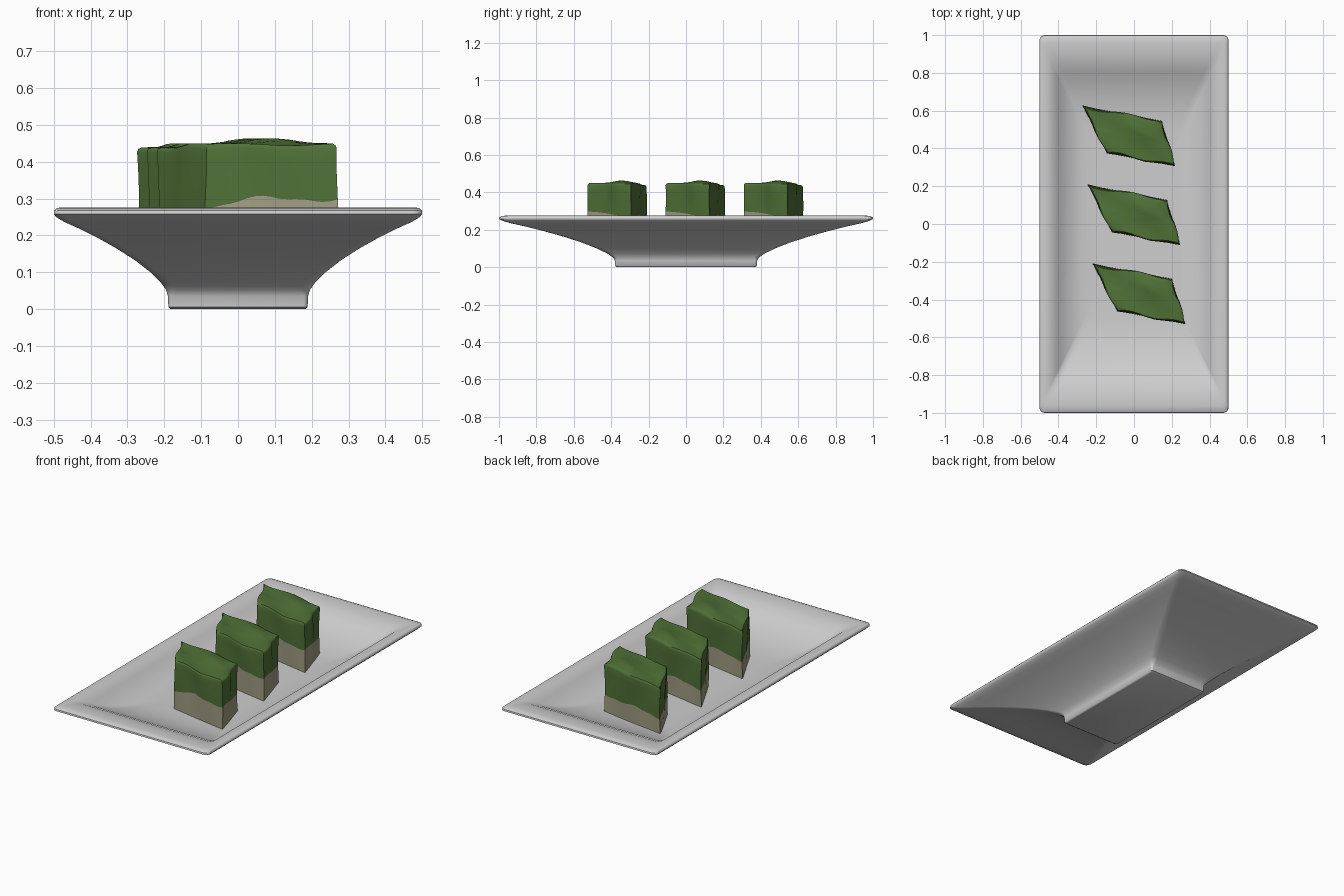
import bpy, bmesh, math

if "Cube" in bpy.data.objects:
    bpy.data.objects.remove(bpy.data.objects["Cube"])


def material(name, rgb):
    m = bpy.data.materials.new(name)
    m.diffuse_color = (*rgb, 1)
    m.use_nodes = True
    m.node_tree.nodes["Principled BSDF"].inputs["Base Color"].default_value = m.diffuse_color
    return m


WHITE = material("glazed_white", (0.62, 0.62, 0.62))
GREEN = material("leaf_green", (0.08, 0.165, 0.038))
CREAM = material("pale_cream", (0.36, 0.34, 0.23))


def finish(name, bm, mats, angle):
    bmesh.ops.recalc_face_normals(bm, faces=bm.faces)
    me = bpy.data.meshes.new(name)
    bm.to_mesh(me)
    bm.free()
    for m in mats:
        me.materials.append(m)
    ob = bpy.data.objects.new(name, me)
    bpy.context.collection.objects.link(ob)
    bpy.context.view_layer.objects.active = ob
    ob.select_set(True)
    bpy.ops.object.shade_smooth_by_angle(angle=math.radians(angle))
    ob.select_set(False)
    return ob


def bridge(bm, a, b, mat=0):
    n = len(a)
    for i in range(n):
        f = bm.faces.new((a[i], a[(i + 1) % n], b[(i + 1) % n], b[i]))
        f.material_index = mat


# Plate: rounded rectangles lofted up the outside, over the rim and into the dish
def rounded_rect(bm, hx, hy, z, r, seg=6):
    ring = []
    for q, (sx, sy) in enumerate(((1, 1), (-1, 1), (-1, -1), (1, -1))):
        for k in range(seg + 1):
            a = math.pi / 2 * (q + k / seg)
            ring.append(bm.verts.new((sx * (hx - r) + r * math.cos(a),
                                      sy * (hy - r) + r * math.sin(a), z)))
    return ring


profile = [  # half width, height
    (0.183, 0.0), (0.189, 0.006), (0.190, 0.035), (0.195, 0.052), (0.21, 0.073),
    (0.24, 0.102), (0.28, 0.133), (0.33, 0.165), (0.38, 0.193), (0.43, 0.218),
    (0.47, 0.236), (0.492, 0.249), (0.50, 0.258), (0.499, 0.267), (0.492, 0.274),
    (0.48, 0.276), (0.455, 0.273), (0.43, 0.264), (0.405, 0.243), (0.38, 0.219),
    (0.35, 0.199), (0.32, 0.184), (0.29, 0.174), (0.25, 0.169), (0.20, 0.168)]
bm = bmesh.new()
rings = [rounded_rect(bm, x, 2 * x, z, 0.012 if z < 0.04 else 0.028) for x, z in profile]
for a, b in zip(rings, rings[1:]):
    bridge(bm, a, b)
bm.faces.new(rings[0])
bm.faces.new(rings[-1])
finish("plate", bm, [WHITE], 50)


# Cake slice: wavy slanted block, cream below and green above
A, B, C, D = (-0.09, -0.46), (0.272, -0.53), (0.20, -0.29), (-0.217, -0.212)
NU, NV = 16, 10


def perimeter():
    pts = [(i / NU, 0) for i in range(NU)] + [(1, j / NV) for j in range(NV)]
    pts += [(1 - i / NU, 1) for i in range(NU)] + [(0, 1 - j / NV) for j in range(NV)]
    return pts


def place(u, v, z):
    w = [(1 - u) * (1 - v), u * (1 - v), u * v, (1 - u) * v]
    x = sum(k * p[0] for k, p in zip(w, (A, B, C, D)))
    y = sum(k * p[1] for k, p in zip(w, (A, B, C, D)))
    lift = (z - 0.165) / 0.28
    y += lift * 0.007 * math.sin(9 * u + 7 * z) * (1 if v > 0.5 else -1)
    x += lift * 0.006 * math.sin(8 * v + 12 * z) * (1 if u > 0.5 else -1)
    return x, y, z


def layer_line(u, v):
    return (0.272 + 0.027 * (1 - v) * min(1, 0.1 + 3 * u)
            + 0.006 * math.sin(8 * u - 2) + 0.003 * math.sin(19 * u + 5 * v))


def top_height(u, v):
    bump = math.exp(-((u - 0.72) / 0.22) ** 2 - ((v - 0.72) / 0.25) ** 2)
    dip = math.exp(-((u - 0.1) / 0.3) ** 2 - ((v - 0.95) / 0.3) ** 2)
    return 0.447 + 0.016 * bump - 0.008 * dip + 0.003 * math.sin(7 * u + 6 * v)


def slice_ring(bm, inset, height):
    ring = []
    for u, v in perimeter():
        u, v = 0.5 + (u - 0.5) * inset, 0.5 + (v - 0.5) * inset
        ring.append(bm.verts.new(place(u, v, height(u, v))))
    return ring


def cake_slice(name, dx, dy):
    bm = bmesh.new()
    rings = [slice_ring(bm, 1, lambda u, v: 0.166), slice_ring(bm, 1, layer_line)]
    for t in (0.25, 0.5, 0.75, 0.93):
        rings.append(slice_ring(bm, 1, lambda u, v: layer_line(u, v)
                                + t * (top_height(u, v) - layer_line(u, v))))
    rings.append(slice_ring(bm, 0.985, lambda u, v: top_height(u, v) - 0.004))
    for s in (0.95, 0.8, 0.6, 0.4, 0.2, 0.05):
        rings.append(slice_ring(bm, s, top_height))
    for i, (a, b) in enumerate(zip(rings, rings[1:])):
        bridge(bm, a, b, 1 if i == 0 else 0)
    bm.faces.new(rings[0]).material_index = 1
    bm.faces.new(rings[-1])
    finish(name, bm, [GREEN, CREAM], 40).location = (dx, dy, 0)


for i, label in enumerate(("front", "middle", "back")):
    cake_slice("cake_slice_" + label, -0.027 * i, 0.418 * i)
